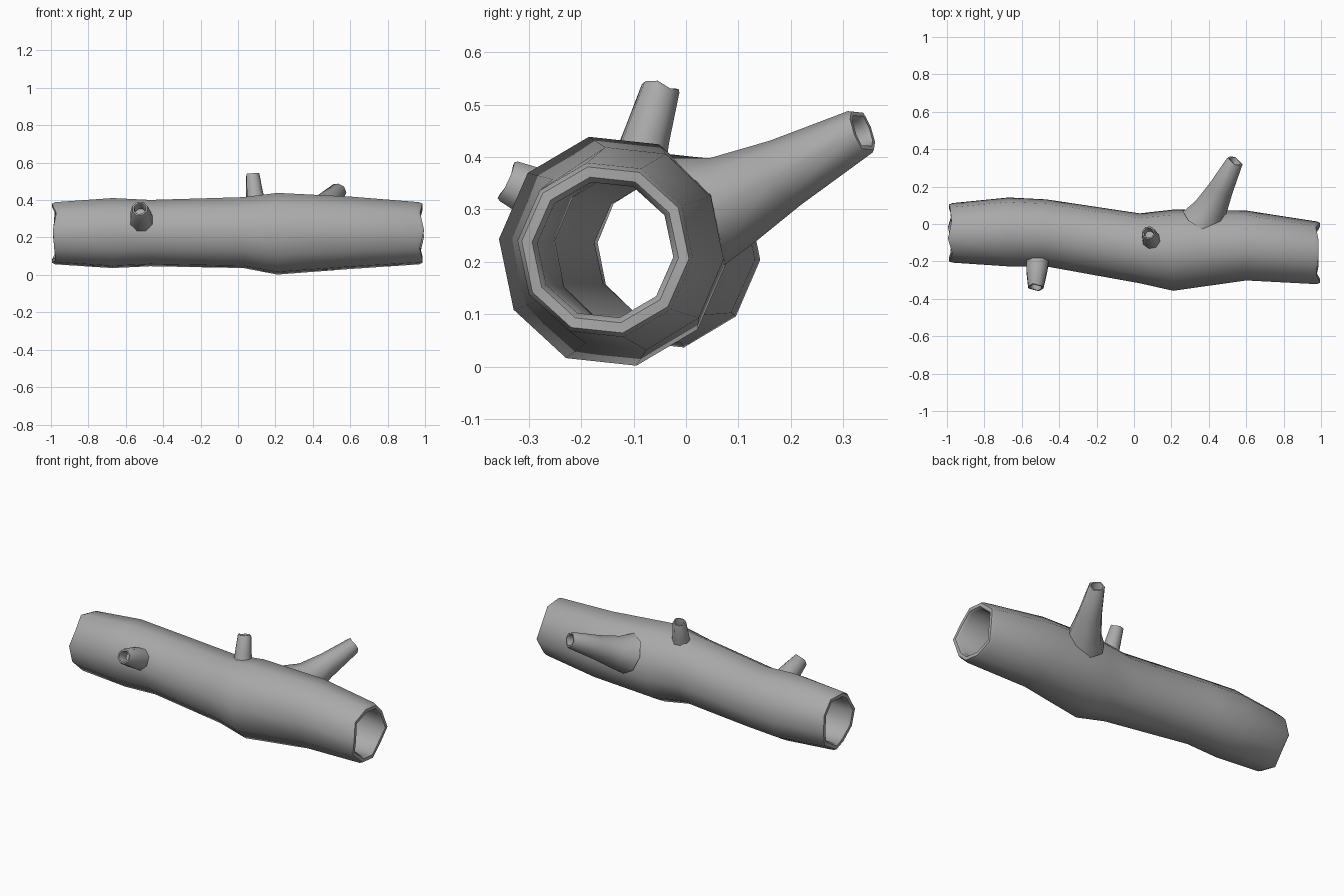
import bpy, bmesh, math
from mathutils import Vector

cube = bpy.data.objects.get("Cube")
if cube:
    bpy.data.objects.remove(cube)

bark = bpy.data.materials.new("grey_bark")
bark.use_nodes = True
GREY = (0.4, 0.4, 0.4, 1)
bark.diffuse_color = GREY
bark.node_tree.nodes["Principled BSDF"].inputs["Base Color"].default_value = GREY


def loft(name, rings, closed=False, capped=False):
    """Skin a list of equal-length point rings with quads."""
    bm = bmesh.new()
    loops = [[bm.verts.new(p) for p in ring] for ring in rings]
    pairs = list(zip(loops, loops[1:]))
    if closed:
        pairs.append((loops[-1], loops[0]))
    for a, b in pairs:
        n = len(a)
        for i in range(n):
            j = (i + 1) % n
            bm.faces.new((a[i], a[j], b[j], b[i]))
    if capped:
        bm.faces.new(loops[0])
        bm.faces.new(loops[-1])
    bmesh.ops.recalc_face_normals(bm, faces=bm.faces)
    mesh = bpy.data.meshes.new(name)
    bm.to_mesh(mesh)
    bm.free()
    obj = bpy.data.objects.new(name, mesh)
    bpy.context.collection.objects.link(obj)
    mesh.materials.append(bark)
    bpy.ops.object.select_all(action='DESELECT')
    obj.select_set(True)
    bpy.context.view_layer.objects.active = obj
    bpy.ops.object.shade_smooth_by_angle(angle=math.radians(50))
    return obj


# Trunk stations: x, y min, y max, z min, z max
STATIONS = [
    (-0.965, -0.205, 0.11, 0.055, 0.39),
    (-0.67, -0.225, 0.14, 0.035, 0.412),
    (-0.47, -0.225, 0.13, 0.045, 0.402),
    (0.03, -0.315, 0.055, 0.035, 0.417),
    (0.21, -0.355, 0.075, 0.0, 0.44),
    (0.60, -0.30, 0.07, 0.03, 0.42),
    (0.965, -0.32, 0.012, 0.055, 0.39),
]
SIDES = 10


def trunk_ring(station, inset=0.0, push=0.0):
    """Ten-sided ring; ragged at the two ends, where push moves it outward."""
    x, y0, y1, z0, z1 = station
    end = math.copysign(1, x) if abs(x) > 0.9 else 0
    ring = []
    for i in range(SIDES):
        a = math.radians(174 + 36 * i)
        ragged = 0.012 * math.cos(4 * a + 0.5 * end)
        ring.append(Vector((
            x + end * (push + ragged),
            (y0 + y1) / 2 + ((y1 - y0) / 2 * 1.015 - inset) * math.cos(a),
            (z0 + z1) / 2 + ((z1 - z0) / 2 * 1.015 - inset) * math.sin(a))))
    return ring


# Hollow trunk: bark, rounded lip, inner wall, rounded lip
left, right = STATIONS[0], STATIONS[-1]
rings = [trunk_ring(s) for s in STATIONS]
rings += [trunk_ring(right, 0.008, 0.018), trunk_ring(right, 0.028, 0.018),
          trunk_ring(right, 0.038, 0.004)]
rings += [trunk_ring(s, 0.052) for s in reversed(STATIONS[1:-1])]
rings += [trunk_ring(left, 0.038, 0.004), trunk_ring(left, 0.028, 0.018),
          trunk_ring(left, 0.008, 0.018)]
loft("hollow_trunk", rings, closed=True)


def branch(name, path, hollow, sides=8):
    """Tapered stub along (point, radius) pairs with a hollow broken tip."""
    pts = [(Vector(p), r) for p, r in path]
    axis = (pts[-1][0] - pts[0][0]).normalized()
    side = axis.cross(Vector((0, 0.3, 1))).normalized()
    up = side.cross(axis)

    def ring(p, r, ragged=0.0):
        out = []
        for i in range(sides):
            a = math.tau * (i + 0.5) / sides
            out.append(p + side * r * math.cos(a) + up * r * math.sin(a)
                       + axis * ragged * math.cos(3 * a))
        return out

    tip, r = pts[-1]
    rings = [ring(p, q) for p, q in pts[:-1]]
    rings += [ring(tip - axis * 0.006, r, 0.004), ring(tip, r * 0.92, 0.004),
              ring(tip, r * 0.74, 0.004), ring(tip - axis * 0.01, r * 0.66),
              ring(tip - axis * hollow, r * 0.62)]
    loft(name, rings, capped=True)


branch("long_back_branch", [((0.365, 0.02, 0.295), 0.115),
                            ((0.41, 0.085, 0.315), 0.092),
                            ((0.465, 0.19, 0.37), 0.068),
                            ((0.54, 0.337, 0.45), 0.046)], 0.12)
branch("front_stub", [((-0.515, -0.185, 0.282), 0.066),
                      ((-0.52, -0.25, 0.313), 0.06),
                      ((-0.525, -0.339, 0.354), 0.045)], 0.06)
branch("top_stub", [((0.095, -0.09, 0.385), 0.053),
                    ((0.088, -0.075, 0.44), 0.046),
                    ((0.078, -0.047, 0.536), 0.038)], 0.05)
